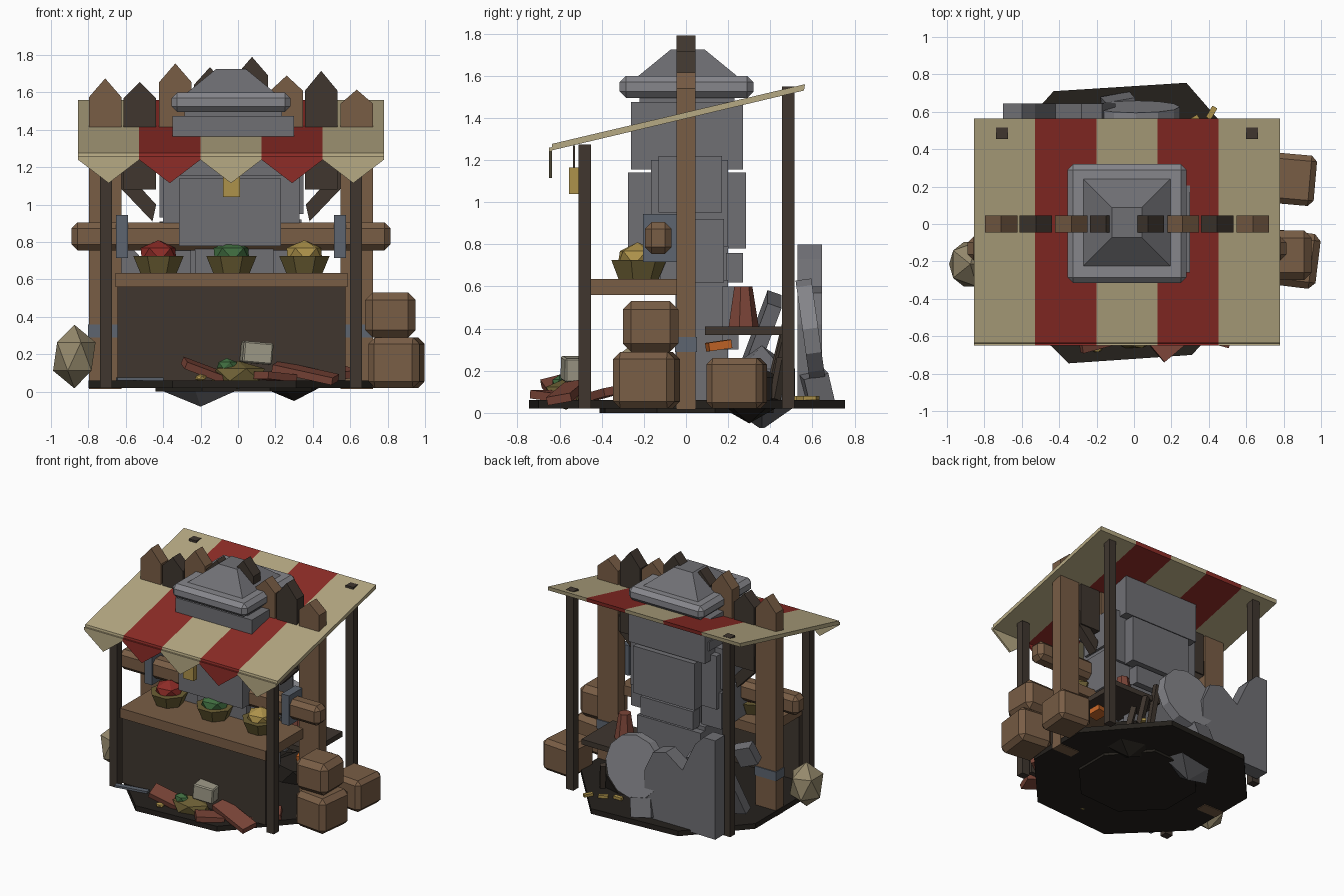
import bpy, bmesh, math
from mathutils import Matrix, Euler, Vector

if "Cube" in bpy.data.objects:
    bpy.data.objects.remove(bpy.data.objects["Cube"])

MATS = {}
COLORS = dict(wood=(.19, .11, .06), dark=(.05, .037, .028), soil=(.018, .015, .012),
              stone=(.16, .16, .175), stone_light=(.24, .24, .26), iron=(.11, .13, .16),
              cream=(.47, .40, .23), red=(.27, .025, .02), bowl=(.15, .115, .035),
              green=(.05, .15, .05), yellow=(.42, .29, .07), clay=(.2, .06, .04),
              tan=(.3, .25, .15), ember=(.55, .13, .02), pale=(.35, .33, .25))


def finish(name, bm, mat):
    if mat not in MATS:
        m = bpy.data.materials.new(mat)
        m.diffuse_color = (*COLORS[mat], 1)
        m.use_nodes = True
        m.node_tree.nodes["Principled BSDF"].inputs["Base Color"].default_value = m.diffuse_color
        MATS[mat] = m
    bmesh.ops.recalc_face_normals(bm, faces=bm.faces)
    me = bpy.data.meshes.new(name)
    bm.to_mesh(me)
    bm.free()
    me.materials.append(MATS[mat])
    ob = bpy.data.objects.new(name, me)
    bpy.context.collection.objects.link(ob)
    return ob


def xform(c, rot=(0, 0, 0), s=(1, 1, 1)):
    r = Euler([math.radians(a) for a in rot]).to_matrix().to_4x4()
    return Matrix.Translation(c) @ r @ Matrix.Diagonal((*s, 1))


def box(name, x, y, z, mat, bevel=0, rot=(0, 0, 0)):
    """Box from min/max pairs, optional chamfer, turned about its centre."""
    bm = bmesh.new()
    bmesh.ops.create_cube(bm, size=1)
    bm.transform(Matrix.Diagonal((x[1] - x[0], y[1] - y[0], z[1] - z[0], 1)))
    if bevel:
        bmesh.ops.bevel(bm, geom=bm.edges[:], offset=bevel, segments=1, affect='EDGES')
    bm.transform(xform([sum(v) / 2 for v in (x, y, z)], rot))
    return finish(name, bm, mat)


def prism(name, pts, a, b, mat, axis='Y', mtx=None):
    """Polygon extruded from a to b along an axis."""
    put = {'Y': lambda p, t: (p[0], t, p[1]), 'X': lambda p, t: (t, p[0], p[1]),
           'Z': lambda p, t: (p[0], p[1], t)}[axis]
    bm = bmesh.new()
    lo = [bm.verts.new(put(p, a)) for p in pts]
    hi = [bm.verts.new(put(p, b)) for p in pts]
    bm.faces.new(lo)
    bm.faces.new(hi)
    n = len(pts)
    for i in range(n):
        bm.faces.new((lo[i], lo[(i + 1) % n], hi[(i + 1) % n], hi[i]))
    if mtx:
        bm.transform(mtx)
    return finish(name, bm, mat)


def cone(name, c, r1, r2, h, mat, n=8, rot=(0, 0, 0), s=(1, 1, 1)):
    bm = bmesh.new()
    bmesh.ops.create_cone(bm, cap_ends=True, segments=n, radius1=r1, radius2=r2, depth=h)
    bm.transform(xform(c, rot, s))
    return finish(name, bm, mat)


def ball(name, c, s, mat, rot=(0, 0, 0), sub=1):
    bm = bmesh.new()
    bmesh.ops.create_icosphere(bm, subdivisions=sub, radius=1)
    bm.transform(xform(c, rot, s))
    return finish(name, bm, mat)


# Ground patch
patch = [(-.35, -.745), (.31, -.70), (.72, -.25), (.72, .25), (.28, .755), (-.43, .71), (-.8, .3), (-.8, -.3)]
prism('ground_patch', patch, .02, .06, 'soil', 'Z')
prism('ground_underside', [(p[0] * .55, p[1] * .55) for p in patch], .0, .03, 'soil', 'Z')

# Striped awning with pointed valance
W = .327
for i in range(5):
    x0 = -.855 + i * W
    mat = 'red' if i % 2 else 'cream'
    prism('awning_stripe', [(-.64, 1.245), (.56, 1.53), (.565, 1.56), (-.635, 1.277)], x0, x0 + W, mat, 'X')
    prism('valance_point', [(x0, 1.26), (x0 + W, 1.26), (x0 + W, 1.24), (x0 + W / 2, 1.115), (x0, 1.24)],
          -.65, -.635, mat)

# Awning posts
for x in (-.705, .63):
    box('front_post', (x - .032, x + .032), (-.51, -.45), (.02, 1.275), 'dark')
    box('back_post', (x - .032, x + .032), (.455, .515), (.02, 1.55), 'dark')

# Palisade: full height end pillars, short pointed stakes between (centre, shoulder, tip, bottom)
stakes = [(-.71, 1.575, 1.675, .015), (-.525, 1.57, 1.655, 1.08), (-.335, 1.655, 1.755, 1.2), (-.15, 1.64, 1.735, 1.2),
          (.075, 1.69, 1.79, 1.2), (.26, 1.61, 1.69, 1.2), (.445, 1.61, 1.715, 1.08), (.635, 1.54, 1.615, .015)]
for i, (x, sh, tip, bot) in enumerate(stakes):
    w = .0865
    prism('palisade_stake', [(x - w, bot), (x + w, bot), (x + w, sh), (x, tip), (x - w, sh)], -.045, .045,
          'wood' if i in (0, 2, 5, 7) else 'dark')

# Diagonal braces, iron brackets and straps, mirrored about the stall centre
C = -.0375
for s in (-1, 1):
    prism('brace', [(C + s * a, z) for a, z in ((.62, 1.24), (.62, 1.12), (.42, .91), (.4, 1.0))], -.035, .035, 'dark')
    b = C + s * .583
    box('log_bracket', (b - .032, b + .032), (-.205, -.04), (.715, .945), 'iron')
    p = -.71 if s < 0 else .635
    box('pillar_strap', (p - .092, p + .092), (-.052, .052), (.29, .36), 'iron')
box('cross_log', (-.89, .815), (-.195, -.068), (.755, .905), 'wood', .032)

# Stone column: core plus offset blocks
for x, y, z in [((-.30, .22), (-.05, .2), (.03, .63)), ((-.23, .19), (-.17, .2), (.62, .79)),
                ((-.40, .33), (-.165, .2), (.79, 1.2)), ((-.35, .3), (-.26, .27), (1.155, 1.475)),
                ((-.315, .23), (-.275, -.15), (.78, 1.14)), ((-.27, .25), (.2, .285), (.78, 1.14)),
                ((-.42, -.2), (-.1, .15), (.93, 1.24)), ((.15, .35), (-.13, .17), (.95, 1.22)),
                ((-.42, -.25), (-.14, .17), (.63, .91)), ((.18, .34), (-.12, .18), (.62, .92)),
                ((-.25, .2), (.19, .27), (.62, .76)), ((-.3, .24), (.17, .25), (.3, .6)),
                ((-.36, .3), (-.22, .23), (1.24, 1.31)), ((-.285, .235), (-.22, .23), (1.37, 1.51))]:
    box('column_block', x, y, z, 'stone')
box('column_cap_slab', (-.355, .28), (-.315, .32), (1.495, 1.6), 'stone_light', .03)
q = math.sqrt(2)
cone('column_cap_pyramid', (-.0375, .008, 1.6625), .233 * q, .08 * q, .125, 'stone', 4, (0, 0, 45))

# Counter
box('counter_front', (-.645, .575), (-.49, -.45), (.06, .57), 'dark')
box('counter_top', (-.655, .585), (-.5, -.03), (.56, .635), 'wood')

# Produce bowls
for x, mat in ((-.425, 'red'), (-.035, 'green'), (.355, 'yellow')):
    cone('produce_bowl', (x, -.23, .68), .1, .138, .09, 'bowl', 7)
    ball('produce_pile', (x, -.23, .735), (.11, .105, .075), mat, (0, 0, 25))

# Hanging tag
box('hanging_tag', (-.08, .01), (-.555, -.51), (1.04, 1.165), 'yellow')
box('tag_string', (-.04, -.03), (-.537, -.528), (1.16, 1.27), 'dark')

# Crates and sack at the sides
box('crate_lower', (.71, .985), (-.335, -.04), (.02, .29), 'wood', .035, (0, 0, -7))
box('crate_upper', (.68, .95), (-.3, -.035), (.29, .53), 'wood', .04)
box('crate_back', (.70, .97), (.105, .375), (.02, .26), 'wood', .03, (0, 0, -5))
ball('sack', (-.875, -.215, .188), (.127, .14, .17), 'tan')

# Rear shelf with clay jar
box('rear_shelf', (.15, .56), (.09, .47), (.37, .41), 'dark')
cone('clay_jar', (.33, .27, .505), .075, .045, .19, 'clay', 7)

# Broken slabs and millstone leaning at the back
prism('broken_slab', [(-.7, .04), (-.1, .05), (-.1, .42), (-.17, .57), (-.28, .6), (-.42, .5), (-.53, .73),
                      (-.6, .8), (-.7, .8)], .53, .645, 'stone')
cone('millstone', (0.01, .59, .4), .235, .235, .075, 'stone_light', 12, (98, 0, 0))
box('back_rubble', (-.16, .0), (.56, .68), (.05, .19), 'stone', 0, (15, 10, 10))
box('leaning_stone', (-.66, -.36), (.3, .37), (.06, .56), 'stone', 0, (-20, 12, 0))
box('leaning_stone_small', (-.70, -.56), (.12, .2), (.42, .57), 'stone', 0, (-15, 20, 10))
ball('rubble_mound', (-.2, .36, .12), (.32, .16, .2), 'stone', (0, 0, 20))
ball('rubble_mound_right', (.3, .3, .1), (.22, .17, .15), 'soil')
box('ember', (.42, .52), (.1, .21), (.3, .34), 'ember', 0, (8, 0, 10))
for i, x in enumerate((.18, .28, .38)):
    box('gold_chip', (x, x + .07), (.5 + .04 * i, .53 + .04 * i), (.06, .08), 'yellow', 0, (0, 0, 30 * i))
    box('char_stick', (x, x + .04), (.42, .46), (.06, .5 - .12 * i), 'dark', 0, (-14, 0, 20 * i))

# Debris in front of the counter
for x, y, z, l, r in ((-.17, -.6, .11, .26, (15, 20, 15)), (.36, -.56, .1, .34, (10, 12, -15)),
                      (.2, -.63, .08, .2, (0, 5, 40)), (.5, -.4, .09, .25, (10, -8, 30))):
    box('broken_plank', (x - l / 2, x + l / 2), (y - .06, y + .06), (z - .02, z + .02), 'clay', 0, r)
ball('spilled_heap', (.0, -.57, .09), (.16, .11, .075), 'bowl')
box('spilled_block', (.02, .18), (-.585, -.47), (.15, .265), 'pale', .008, (0, 5, 8))
ball('spilled_green', (-.06, -.6, .14), (.06, .04, .04), 'green')
ball('spilled_yellow', (-.2, -.66, .075), (.035, .03, .02), 'yellow')
box('fallen_blade', (-.65, -.4), (-.56, -.52), (.06, .075), 'iron', 0, (0, 0, 10))
